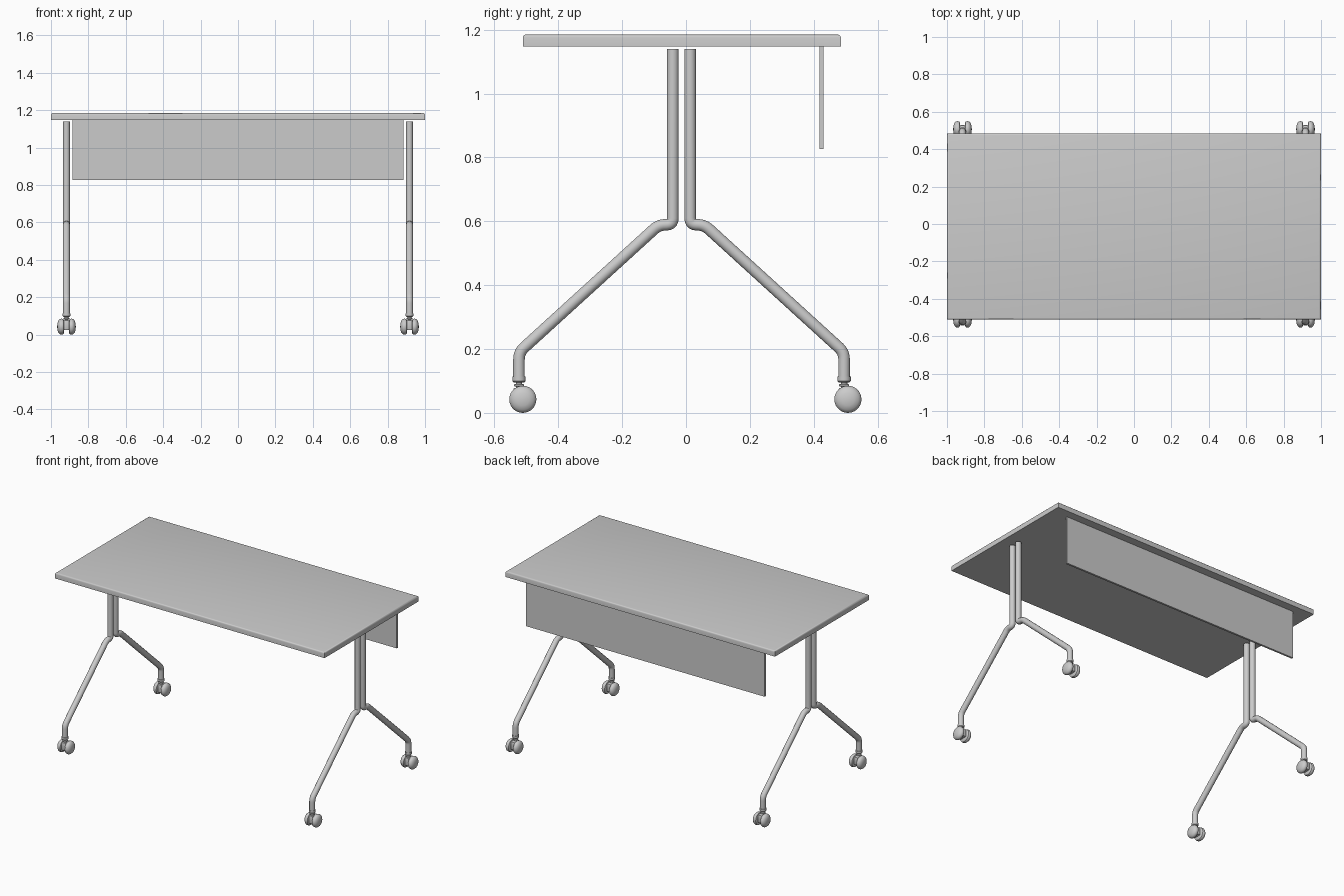
import bpy, bmesh, math
from mathutils import Vector, Matrix

if "Cube" in bpy.data.objects:
    bpy.data.objects.remove(bpy.data.objects["Cube"])

MID_Y = -0.014   # plane between the paired legs
LEG_X = 0.917


def finish(name, bm, smooth=True):
    bmesh.ops.recalc_face_normals(bm, faces=bm.faces)
    me = bpy.data.meshes.new(name)
    bm.to_mesh(me)
    bm.free()
    ob = bpy.data.objects.new(name, me)
    bpy.context.collection.objects.link(ob)
    if smooth:
        bpy.ops.object.select_all(action='DESELECT')
        ob.select_set(True)
        bpy.context.view_layer.objects.active = ob
        bpy.ops.object.shade_smooth_by_angle(angle=math.radians(35))
    return ob


def box(name, lo, hi):
    lo, hi = Vector(lo), Vector(hi)
    bm = bmesh.new()
    bmesh.ops.create_cube(bm, size=1)
    bmesh.ops.scale(bm, vec=hi - lo, verts=bm.verts)
    bmesh.ops.translate(bm, vec=(lo + hi) / 2, verts=bm.verts)
    return bm


def lathe(name, profile, loc, axis='Z', flip=1, steps=28):
    """Revolve (radius, height) points; axis X lays the part on its side."""
    bm = bmesh.new()
    vs = [bm.verts.new((r, 0, h * flip)) for r, h in profile]
    es = [bm.edges.new(p) for p in zip(vs, vs[1:])]
    bmesh.ops.spin(bm, geom=vs + es, cent=(0, 0, 0), axis=(0, 0, 1),
                   angle=math.tau, steps=steps, use_duplicate=False)
    bmesh.ops.remove_doubles(bm, verts=bm.verts, dist=1e-5)
    m = Matrix.Rotation(math.pi / 2, 4, 'Y') if axis == 'X' else Matrix()
    bmesh.ops.transform(bm, matrix=Matrix.Translation(loc) @ m, verts=bm.verts)
    return finish(name, bm)


def rounded(points, cuts, n=5):
    """Replace inner corners by short quadratic bends."""
    pts = [Vector(p) for p in points]
    out = [pts[0]]
    for a, b, c, d in zip(pts, pts[1:], pts[2:], cuts):
        p, q = b + (a - b).normalized() * d, b + (c - b).normalized() * d
        for i in range(n + 1):
            t = i / n
            out.append(p * (1 - t) ** 2 + b * 2 * t * (1 - t) + q * t * t)
    return out + [pts[-1]]


def tube(name, pts, r):
    cu = bpy.data.curves.new(name, 'CURVE')
    cu.dimensions = '3D'
    cu.bevel_depth = r
    cu.bevel_resolution = 5
    cu.use_fill_caps = True
    sp = cu.splines.new('POLY')
    sp.points.add(len(pts) - 1)
    for p, co in zip(sp.points, pts):
        p.co = (*co, 1)
    sp.use_smooth = True
    ob = bpy.data.objects.new(name, cu)
    bpy.context.collection.objects.link(ob)
    return ob


# Tabletop with a softened upper edge
bm = box("tabletop", (-1, -0.511, 1.147), (1, 0.485, 1.185))
top_edges = [e for e in bm.edges if all(v.co.z > 1.18 for v in e.verts)]
bmesh.ops.bevel(bm, geom=top_edges, offset=0.010, segments=3, profile=0.5, affect='EDGES')
finish("tabletop", bm)

# Modesty panel hanging under the rear edge
finish("modesty_panel", box("panel", (-0.885, 0.418, 0.827), (0.885, 0.431, 1.147)), False)

# Outer half of a domed twin wheel
WHEEL = [(0, 0), (0.034, 0), (0.040, 0.003), (0.0425, 0.010), (0.0425, 0.016),
         (0.040, 0.022), (0.033, 0.029), (0.020, 0.034), (0, 0.036)]
# Sleeve, neck and flange of the caster stem
STEM = [(0, 0.114), (0.021, 0.114), (0.021, 0.100), (0.018, 0.096), (0.010, 0.095),
        (0.010, 0.091), (0.016, 0.089), (0.016, 0.084), (0.010, 0.082), (0.010, 0.060), (0, 0.060)]

for sx, side in ((-1, "left"), (1, "right")):
    x = sx * LEG_X
    for sy, end in ((-1, "front"), (1, "back")):
        tag = f"{end}_{side}"
        # Bent tube leg
        path = [(0.027, 1.14), (0.027, 0.590), (0.072, 0.588), (0.509, 0.190), (0.509, 0.100)]
        pts = rounded([(x, MID_Y + sy * d, z) for d, z in path], (0.02, 0.02, 0.022))
        tube(f"leg_{tag}", pts, 0.0185)

        # Caster: stem, fork block and two wheels, all trailing towards the back
        foot = MID_Y + sy * 0.509
        wy = foot + 0.012
        lathe(f"caster_stem_{tag}", STEM, (x, foot, 0))
        bm = box("fork", (x - 0.015, foot - 0.018, 0.024), (x + 0.015, wy + 0.022, 0.078))
        bmesh.ops.bevel(bm, geom=bm.edges[:], offset=0.006, segments=2, profile=0.5, affect='EDGES')
        finish(f"caster_fork_{tag}", bm)
        for w in (-1, 1):
            lathe(f"caster_wheel_{tag}_{'inner' if w * sx < 0 else 'outer'}", WHEEL,
                  (x + w * 0.014, wy, 0.0425), 'X', w)
